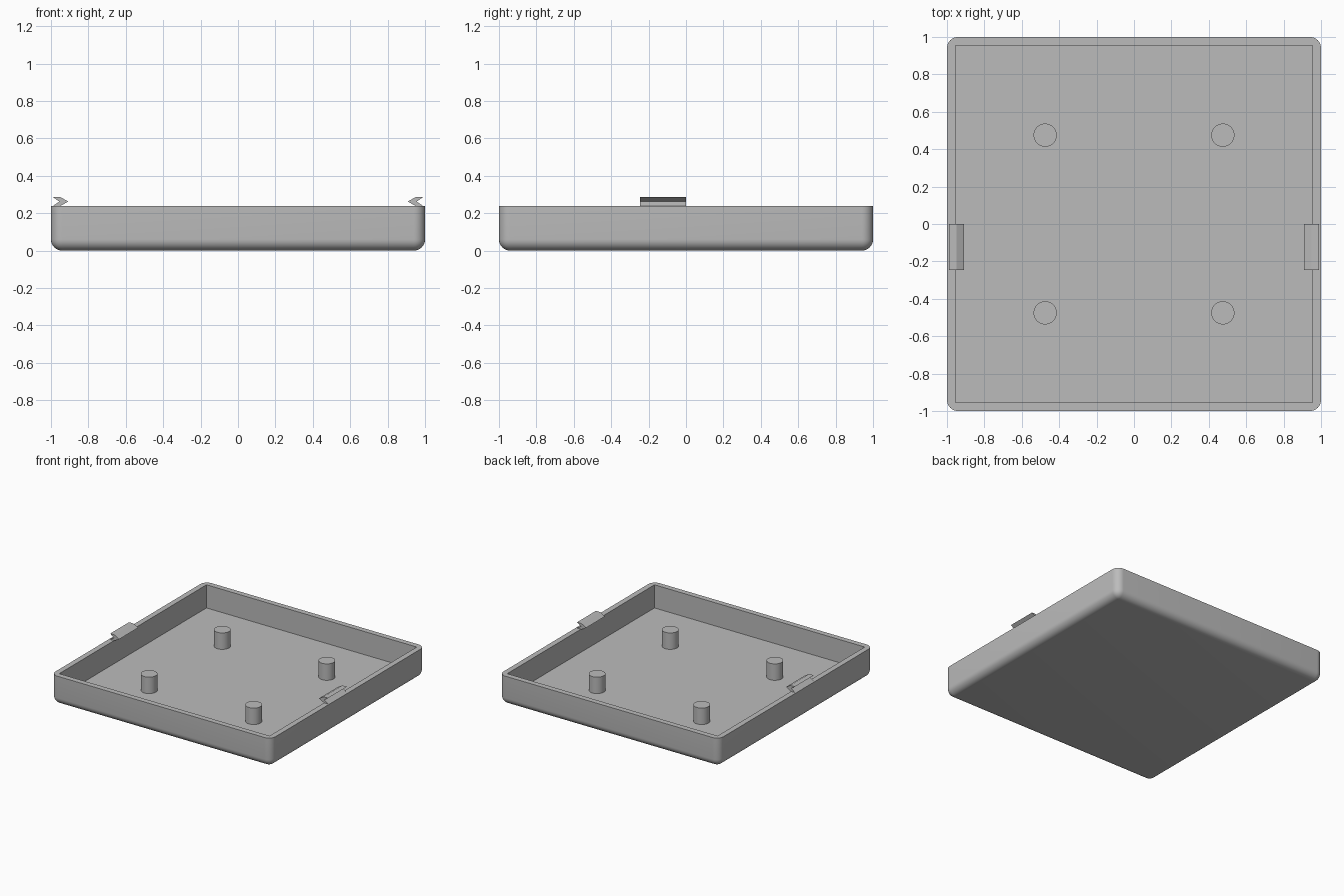
import bpy
import bmesh

HEIGHT, FLOOR, INNER = 0.238, 0.048, 0.955

cube = bpy.data.objects.get("Cube")
if cube:
    bpy.data.objects.remove(cube, do_unlink=True)

grey = bpy.data.materials.new("light grey plastic")
grey.use_nodes = True
colour = (0.5, 0.5, 0.5, 1)
grey.diffuse_color = colour
grey.node_tree.nodes["Principled BSDF"].inputs["Base Color"].default_value = colour


def make_object(name, bm):
    bmesh.ops.recalc_face_normals(bm, faces=bm.faces)
    mesh = bpy.data.meshes.new(name)
    bm.to_mesh(mesh)
    bm.free()
    mesh.materials.append(grey)
    obj = bpy.data.objects.new(name, mesh)
    bpy.context.collection.objects.link(obj)
    return obj


def activate(obj):
    bpy.ops.object.select_all(action="DESELECT")
    obj.select_set(True)
    bpy.context.view_layer.objects.active = obj


def smooth(obj):
    activate(obj)
    bpy.ops.object.shade_smooth_by_angle(angle=0.6)


def box(half, bottom, top):
    bm = bmesh.new()
    bmesh.ops.create_cube(bm, size=2)
    for v in bm.verts:
        v.co.x *= half
        v.co.y *= half
        v.co.z = top if v.co.z > 0 else bottom
    return bm


# Tray: rounded block, with a square-cornered hollow cut from above
bm = box(1, 0, HEIGHT)
rounded = [e for e in bm.edges if min(v.co.z for v in e.verts) < HEIGHT / 2]
bmesh.ops.bevel(bm, geom=rounded, offset=0.06, offset_type="OFFSET",
                segments=8, profile=0.5, affect="EDGES")
tray = make_object("tray", bm)
cutter = make_object("hollow_cutter", box(INNER, FLOOR, 0.5))
cutter.hide_render = True
cut = tray.modifiers.new("hollow", "BOOLEAN")
cut.operation = "DIFFERENCE"
cut.solver = "EXACT"
cut.object = cutter
activate(tray)
bpy.ops.object.modifier_apply(modifier=cut.name)
bpy.data.objects.remove(cutter, do_unlink=True)
smooth(tray)

# Four standing posts on the floor
POST_TOP, POST_BASE = 0.183, 0.04
for side, x in (("left", 0.475), ("right", -0.475)):
    for end, y in (("front", -0.475), ("back", 0.475)):
        bm = bmesh.new()
        bmesh.ops.create_cone(bm, cap_ends=True, segments=48, radius1=0.062,
                              radius2=0.062, depth=POST_TOP - POST_BASE)
        bmesh.ops.translate(bm, verts=bm.verts,
                            vec=(x, y, (POST_TOP + POST_BASE) / 2))
        smooth(make_object(f"{end}_{side}_post", bm))

# Snap clips: chevron profile (x, z) extruded along y, mirrored across x
profile = [(0.99, HEIGHT), (0.955, 0.262), (0.99, 0.286),
           (0.95, 0.286), (0.908, 0.262), (0.95, HEIGHT)]
for side, sign in (("left", 1), ("right", -1)):
    bm = bmesh.new()
    face = bm.faces.new([bm.verts.new((sign * x, -0.245, z)) for x, z in profile])
    grown = bmesh.ops.extrude_face_region(bm, geom=[face], use_keep_orig=True)
    moved = [g for g in grown["geom"] if isinstance(g, bmesh.types.BMVert)]
    bmesh.ops.translate(bm, verts=moved, vec=(0, 0.245, 0))
    make_object(f"{side}_clip", bm)
